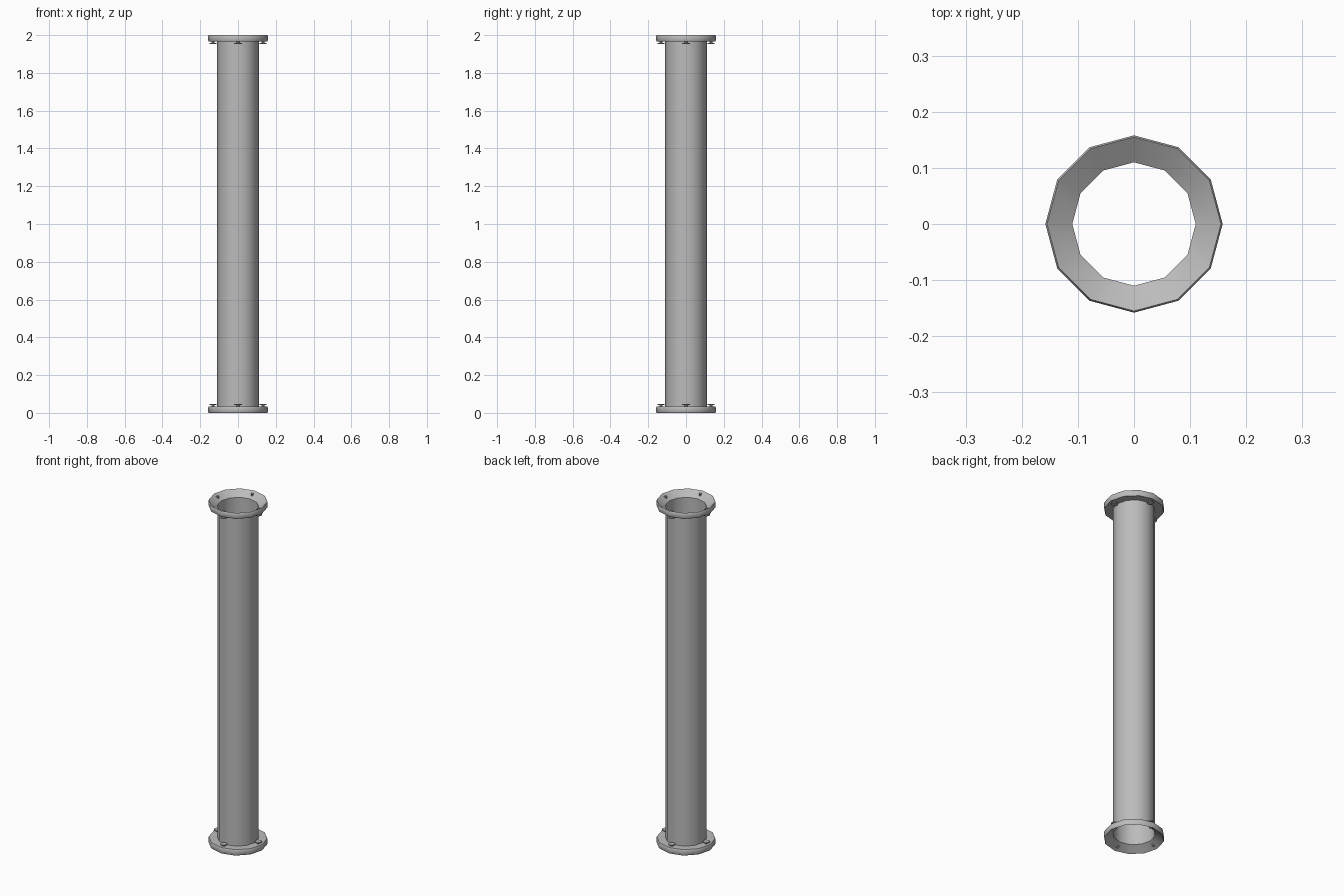
import bpy, bmesh, math
from mathutils import Matrix, Vector

SIDES = 12
HEIGHT = 2.0
PIPE_R = 0.11
FLANGE_R = 0.158
BOLT_CIRCLE = 0.132

old = bpy.data.objects.get("Cube")
if old:
    bpy.data.objects.remove(old, do_unlink=True)

steel = bpy.data.materials.new("grey steel")
steel.use_nodes = True
colour = (0.5, 0.5, 0.5, 1)
steel.diffuse_color = colour
steel.node_tree.nodes["Principled BSDF"].inputs["Base Color"].default_value = colour


def lathe(name, profile, sides, closed=False, cap_start=False,
          centre=(0, 0, 0), flip=False):
    """Turn an (radius, height) outline around z; flip mirrors it end for end."""
    bm = bmesh.new()
    rings = []
    for r, z in profile:
        rings.append([bm.verts.new((r * math.cos(a), r * math.sin(a), z))
                      for a in (2 * math.pi * i / sides for i in range(sides))])
    pairs = list(zip(rings, rings[1:]))
    if closed:
        pairs.append((rings[-1], rings[0]))
    for low, high in pairs:
        for i in range(sides):
            j = (i + 1) % sides
            bm.faces.new((low[i], low[j], high[j], high[i]))
    if cap_start:
        bm.faces.new(rings[0][::-1])
    bmesh.ops.translate(bm, verts=bm.verts, vec=Vector(centre))
    if flip:
        middle = Vector((0, 0, HEIGHT / 2))
        bmesh.ops.transform(bm, verts=bm.verts, matrix=(
            Matrix.Translation(middle) @ Matrix.Scale(-1, 4, (0, 0, 1))
            @ Matrix.Translation(-middle)))
        bmesh.ops.reverse_faces(bm, faces=bm.faces)
    mesh = bpy.data.meshes.new(name)
    bm.to_mesh(mesh)
    bm.free()
    mesh.materials.append(steel)
    obj = bpy.data.objects.new(name, mesh)
    bpy.context.collection.objects.link(obj)
    bpy.ops.object.select_all(action="DESELECT")
    obj.select_set(True)
    bpy.context.view_layer.objects.active = obj
    bpy.ops.object.shade_smooth_by_angle(angle=math.radians(31))
    return obj


# Thin open tube between the flanges
lathe("pipe", [(PIPE_R, 0.032), (PIPE_R, HEIGHT - 0.032)], SIDES)

# Dished flange with softened rim: flat back, sloping mouth
flange = [(PIPE_R, 1.966), (FLANGE_R - 0.003, 1.966), (FLANGE_R, 1.972),
          (FLANGE_R, 1.995), (FLANGE_R - 0.003, HEIGHT), (PIPE_R, 1.969)]
# Bolt: flat head below the flange, open shank through it
bolt = [(0.018, 1.952), (0.018, 1.958), (0.008, 1.958), (0.008, 1.991)]

for end, flip in (("top", False), ("bottom", True)):
    lathe(end + "_flange", flange, SIDES, closed=True, flip=flip)
    for k in range(4):
        a = k * math.pi / 2
        spot = (BOLT_CIRCLE * math.cos(a), BOLT_CIRCLE * math.sin(a), 0)
        lathe(f"{end}_bolt_{k + 1}", bolt, 8, cap_start=True,
              centre=spot, flip=flip)
